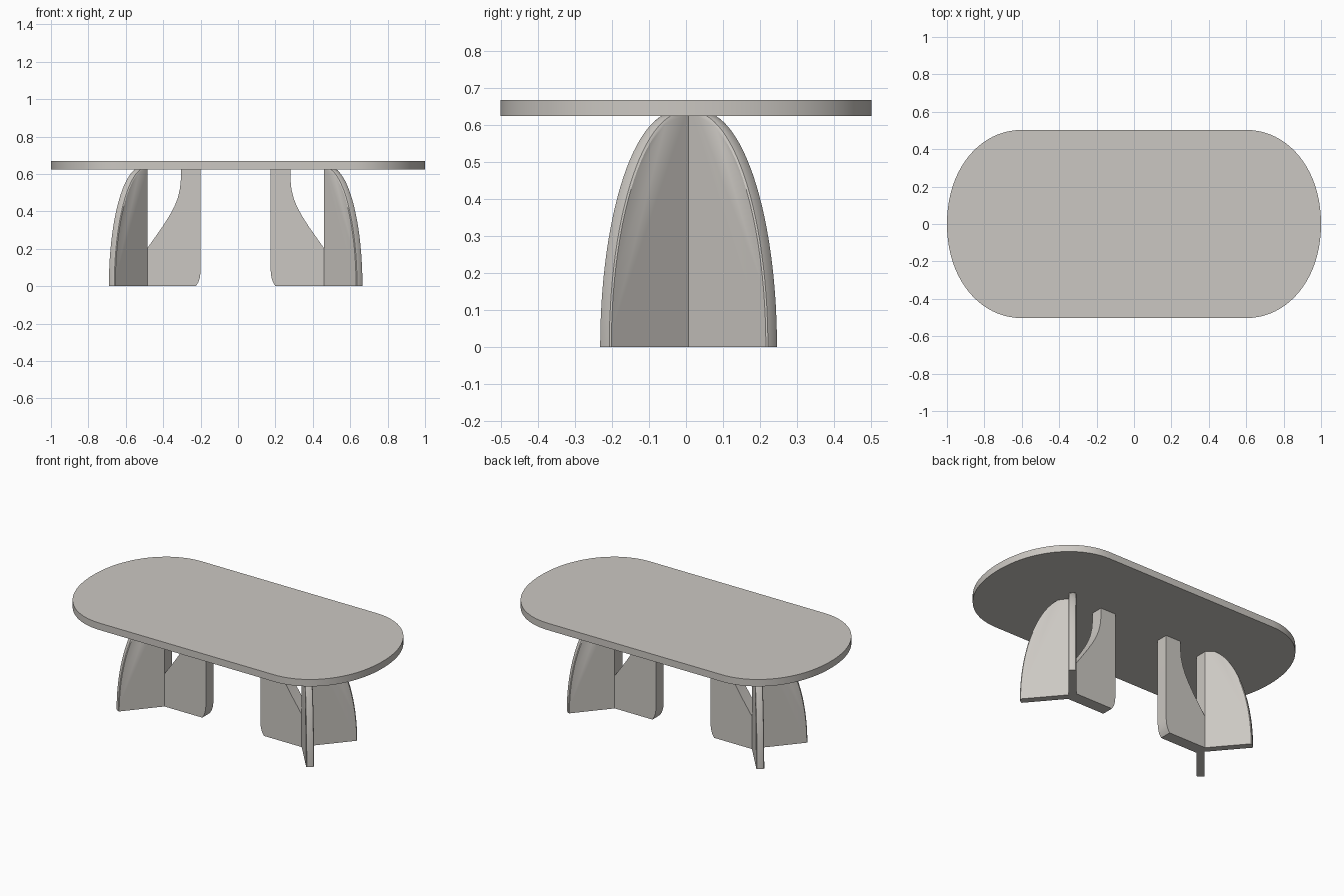
import bpy, bmesh, math

if "Cube" in bpy.data.objects:
    bpy.data.objects.remove(bpy.data.objects["Cube"])

mat = bpy.data.materials.new("warm grey")
mat.diffuse_color = (0.60, 0.575, 0.54, 1)
mat.use_nodes = True
mat.node_tree.nodes["Principled BSDF"].inputs["Base Color"].default_value = mat.diffuse_color

TOP = 0.626            # underside of the table top (legs just touch it)
CX, CY = -0.0125, 0.007  # centre of the pair of legs
HUB = 0.4725           # distance from centre to the hub face
HALF = 0.0375          # half thickness of the inner fin


def finish(name, bm, angle=30):
    bmesh.ops.remove_doubles(bm, verts=bm.verts, dist=1e-5)
    bmesh.ops.recalc_face_normals(bm, faces=bm.faces)
    me = bpy.data.meshes.new(name)
    bm.to_mesh(me)
    bm.free()
    me.materials.append(mat)
    ob = bpy.data.objects.new(name, me)
    bpy.context.collection.objects.link(ob)
    bpy.ops.object.select_all(action='DESELECT')
    ob.select_set(True)
    bpy.context.view_layer.objects.active = ob
    bpy.ops.object.shade_smooth_by_angle(angle=math.radians(angle))
    return ob


def loft(name, rings, angle=30):
    """Closed rings of equal length joined by quads, capped at both ends."""
    bm = bmesh.new()
    vs = [[bm.verts.new(p) for p in r] for r in rings]
    n = len(vs[0])
    for a, b in zip(vs, vs[1:]):
        for i in range(n):
            j = (i + 1) % n
            bm.faces.new((a[i], a[j], b[j], b[i]))
    bm.faces.new(vs[0])
    bm.faces.new(vs[-1])
    return finish(name, bm, angle)


# Table top: straight sides with curved ends
def bez(t, a, b, c, d):
    u = 1 - t
    return u**3 * a + 3 * u*u*t * b + 3 * u*t*t * c + t**3 * d

N = 20
quarter = [(bez(i / N, 0.6, 0.82, 1, 1), bez(i / N, 0.503, 0.503, 0.3, 0))
           for i in range(N + 1)]
half = quarter + [(x, -y) for x, y in quarter[-2::-1]]
outline = half + [(-x, -y) for x, y in half]
loft("table_top", [[(x, y, z) for x, y in outline] for z in (0.625, 0.668)])

# Outer fin: quarter-ellipse blade with a rounded rim
DX, DY = 0.648, 0.761      # direction of the blade, away from the hub
LEN, HGT, THK, R = 0.27, 0.64, 0.045, 0.012
layers = [(0, R), (0.0035, 0.0035), (R, 0),
          (THK - R, 0), (THK - 0.0035, 0.0035), (THK, R)]


def outer_fin(name, sx, sy):
    rings = []
    for w, inset in layers:
        a, h = LEN - inset * 0.5, HGT - inset
        end = math.asin(TOP / h)
        prof = [(0, 0)]
        prof += [(a * math.cos(end * i / 24), h * math.sin(end * i / 24))
                 for i in range(25)]
        prof.append((0, TOP))
        rings.append([(CX + sx * (HUB + s * DX + w * DY),
                       CY + sy * (HALF + s * DY - w * DX), z) for s, z in prof])
    loft(name, rings)


# Inner fin profile: (distance from centre, height)
inner = [(HUB, 0), (0.2125, 0), (0.199, 0.022), (0.191, 0.048), (0.1875, 0.08),
         (0.1875, TOP), (0.2925, TOP), (0.293, 0.57), (0.298, 0.52),
         (0.310, 0.47), (0.328, 0.425), (0.355, 0.375), (0.39, 0.32),
         (0.43, 0.263), (HUB, 0.203)]

for side, sx in (("left", -1), ("right", 1)):
    for face, sy in (("front", -1), ("back", 1)):
        outer_fin(f"{side}_{face}_outer_fin", sx, sy)
    loft(f"{side}_inner_fin",
         [[(CX + sx * d, CY + y, z) for d, z in inner] for y in (-HALF, HALF)])
    # Hub joining the three fins
    bx, by = HUB + THK * DY, HALF - THK * DX
    hub = [(HUB, -HALF), (bx, -by), (bx - by * DX / DY, 0), (bx, by), (HUB, HALF)]
    loft(f"{side}_hub",
         [[(CX + sx * x, CY + y, z) for x, y in hub] for z in (0, TOP)])
